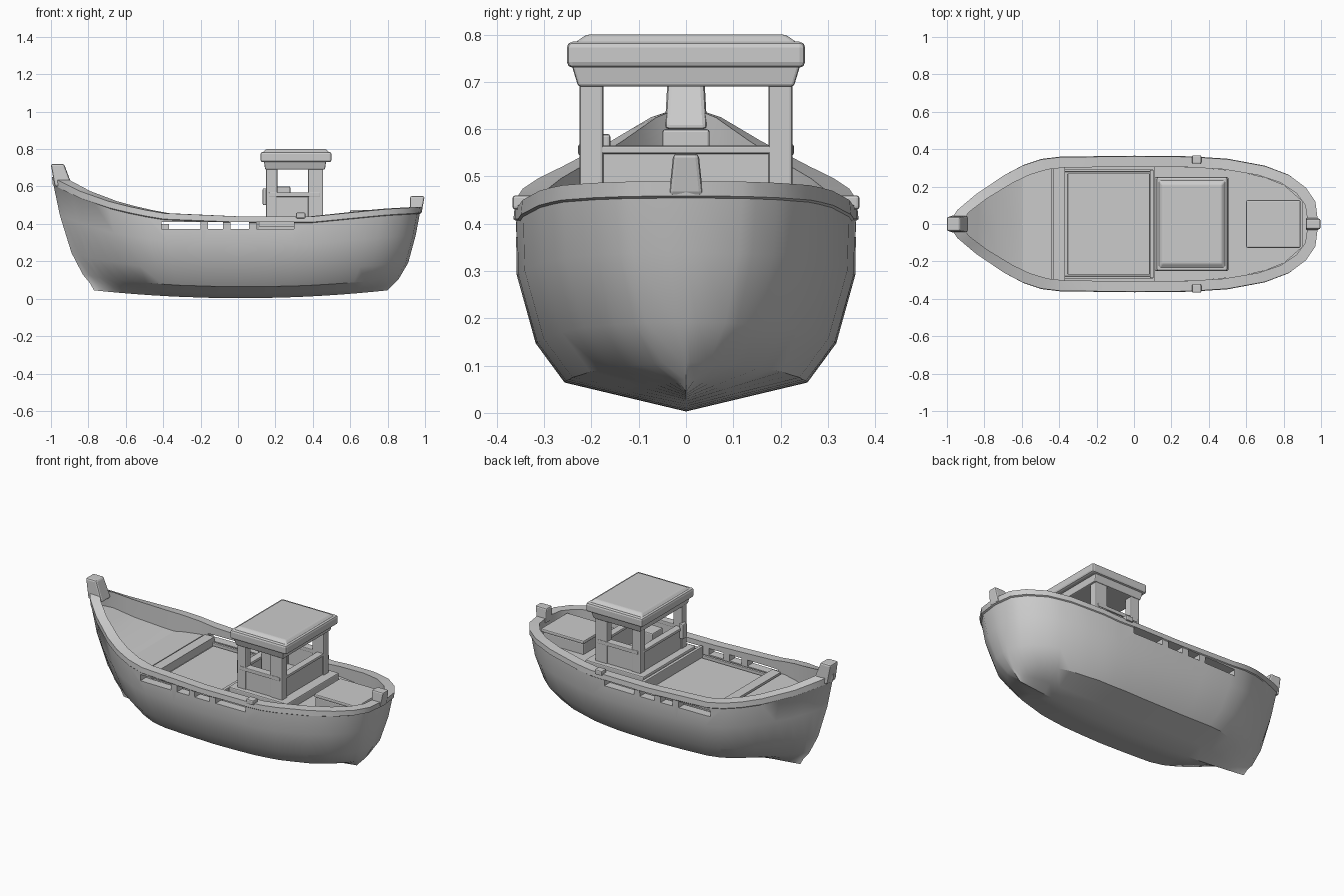
import bpy, bmesh, math
from mathutils import Vector

if "Cube" in bpy.data.objects:
    bpy.data.objects.remove(bpy.data.objects["Cube"])

GREY = (0.6, 0.6, 0.6, 1)
mat = bpy.data.materials.new("plain grey")
mat.use_nodes = True
mat.diffuse_color = GREY
mat.node_tree.nodes["Principled BSDF"].inputs["Base Color"].default_value = GREY


def finish(name, bm, bevel=0.0):
    bmesh.ops.recalc_face_normals(bm, faces=bm.faces)
    mesh = bpy.data.meshes.new(name)
    bm.to_mesh(mesh)
    bm.free()
    mesh.materials.append(mat)
    ob = bpy.data.objects.new(name, mesh)
    bpy.context.collection.objects.link(ob)
    if bevel:
        mod = ob.modifiers.new("soft edges", 'BEVEL')
        mod.width, mod.segments = bevel, 2
    return ob


def box(name, x, y, z, bevel=0.006, top=(1, 1), lean=0.0):
    """Box from ranges; the top may be scaled and leaned along x."""
    bm = bmesh.new()
    bmesh.ops.create_cube(bm, size=1)
    for v in bm.verts:
        s = top if v.co.z > 0 else (1, 1)
        shift = lean if v.co.z > 0 else 0
        v.co = Vector([(a + b) / 2 + c * (b - a) * k for (a, b), c, k
                       in zip((x, y, z), v.co, (*s, 1))])
        v.co.x += shift
    return finish(name, bm, bevel)


def interp(table, x):
    if x <= table[0][0]:
        return table[0][1]
    for (a, p), (b, q) in zip(table, table[1:]):
        if x <= b:
            return p + (q - p) * (x - a) / (b - a)
    return table[-1][1]


# Hull outline, sheer and deck heights along the length
WIDTH = [(-1, 0), (-.95, .075), (-.85, .16), (-.7, .262), (-.6, .315), (-.5, .348), (-.4, .36),
         (0, .365), (.3, .362), (.5, .349), (.7, .312), (.83, .263), (.92, .195), (.97, .12), (.985, 0)]
SHEER = [(-1, .65), (-.95, .625), (-.85, .575), (-.7, .522), (-.55, .483), (-.4, .457),
         (0, .44), (.4, .44), (.6, .46), (.8, .48), (.985, .49)]
DECK = [(-1, .56), (-.85, .47), (-.65, .39), (-.4, .35), (.1, .35), (.5, .37), (.985, .38)]
STATIONS = sorted({x for x, w in WIDTH} | {-.98, -.9, -.78, -.2, .15, .4, .6, .77, .88, .95, .98})

# Rings: height fraction, half width, fullness, bow x, stern x
OUTER = [(0, 0, 1, -.77, .80), (.06, .11, 1.6, -.79, .825), (.14, .257, 1.5, -.83, .86),
         (.33, .318, 1.2, -.89, .91), (.66, .358, 1.05, -.952, .95), (.92, .36, 1, -.985, .972),
         (.93, .365, 1, -.99, .982), (1, .362, 1, -.995, .985)]


def ring(f, w, power, bow, stern, deck=False):
    side = []
    for x in STATIONS:
        u = (x + 1) / 1.985
        k = .003 + .042 * abs(2 * u - 1) ** 2
        z = interp(DECK, x) if deck else k + f * (interp(SHEER, x) - k)
        side.append((bow + u * (stern - bow), w * (interp(WIDTH, x) / .365) ** power, z))
    return side + [(x, -y, z) for x, y, z in side[-2:0:-1]]


# Hull with bulwark, capping rail and inner deck
rings = [ring(*r) for r in OUTER]
rings += [ring(1, .306, 1, -.93, .93), ring(0, .306, 1, -.93, .93, True),
          ring(0, 0, 1, -.93, .93, True)]
bm = bmesh.new()
loops = [[bm.verts.new(p) for p in r] for r in rings]
for a, b in zip(loops, loops[1:]):
    for i in range(len(a)):
        j = (i + 1) % len(a)
        bm.faces.new((a[i], a[j], b[j], b[i]))
bmesh.ops.remove_doubles(bm, verts=bm.verts, dist=.0005)
hull = finish("hull", bm)

# Drain slots through both bulwarks
for i, (a, b) in enumerate([(-.41, -.2), (-.16, -.08), (-.04, .06), (.1, .3)]):
    cutter = box(f"slot_cutter_{i}", (a, b), (-.5, .5), (.372, .41), 0)
    cutter.hide_render = True
    cutter.hide_viewport = True
    cutter.display_type = 'WIRE'
    mod = hull.modifiers.new("slot", 'BOOLEAN')
    mod.operation, mod.solver, mod.object = 'DIFFERENCE', 'EXACT', cutter
bpy.context.view_layer.objects.active = hull
hull.select_set(True)
bpy.ops.object.shade_smooth_by_angle(angle=math.radians(32))


def deck_plate(name, x0, x1, z0, z1):
    """Plate that follows the inside of the bulwark."""
    xs = [x0 + (x1 - x0) * i / 8 for i in range(9)]
    half = [(x, interp(WIDTH, x / .945) * .84) for x in xs]
    pts = half + [(x, -y) for x, y in reversed(half)]
    bm = bmesh.new()
    face = bm.faces.new([bm.verts.new((x, y, z0)) for x, y in pts])
    up = bmesh.ops.extrude_face_region(bm, geom=[face])["geom"]
    for v in up:
        if isinstance(v, bmesh.types.BMVert):
            v.co.z = z1
    return finish(name, bm)


# Decks and hatch
deck_plate("foredeck", -.65, -.44, .34, .395)
deck_plate("foredeck_beam", -.43, -.37, .34, .40)
deck_plate("stern_deck", .11, .9, .34, .39)
box("main_hatch", (-.355, .085), (-.27, .27), (.34, .362), .004)
for s, side in ((1, "left"), (-1, "right")):
    box(f"hatch_batten_{side}", (-.37, .1), (s * .287 - .008, s * .287 + .008), (.34, .372), .003)
    box(f"rail_block_{side}", (.31, .36), (s * .345 - .022, s * .345 + .022), (.43, .46))
box("hatch_end_beam", (.085, .105), (-.29, .29), (.34, .425), .004)

# Stem and stern posts
box("stem_post", (-.98, -.885), (-.045, .045), (.6, .72), .01, (.75, .85), -.033)
box("stern_post", (.92, .982), (-.036, .036), (.46, .548), .008, (1.25, .75), .008)

# Stern locker
box("stern_locker", (.605, .88), (-.122, .122), (.38, .458), .008)
box("locker_lid", (.6, .89), (-.127, .127), (.455, .475), .006)

# Wheelhouse
box("cabin_base", (.11, .505), (-.25, .25), (.36, .435))
for s, side in ((1, "left"), (-1, "right")):
    ys = sorted((s * .175, s * .225))
    box(f"front_pillar_{side}", (.15, .21), ys, (.42, .71))
    box(f"rear_pillar_{side}", (.375, .455), ys, (.42, .71))
    box(f"side_panel_{side}", (.17, .43), sorted((s * .185, s * .22)), (.42, .565))
    box(f"side_sill_{side}", (.165, .44), sorted((s * .18, s * .228)), (.545, .568), .004)
for end, x in (("front", .17), ("rear", .43)):
    box(f"{end}_panel", (x - .015, x + .015), (-.2, .2), (.42, .56))
    box(f"{end}_sill", (x - .022, x + .022), (-.2, .2), (.548, .565), .004)
box("helm_console", (.19, .28), (-.05, .05), (.42, .6))
box("front_lamp", (.132, .16), (-.2, -.16), (.5, .59))
box("cabin_header", (.145, .465), (-.228, .228), (.69, .735), .006, (1.04, 1.06))
box("cabin_roof", (.12, .5), (-.252, .252), (.73, .785), .012)
box("roof_crown", (.125, .495), (-.245, .245), (.776, .8), .006, (.86, .86))
